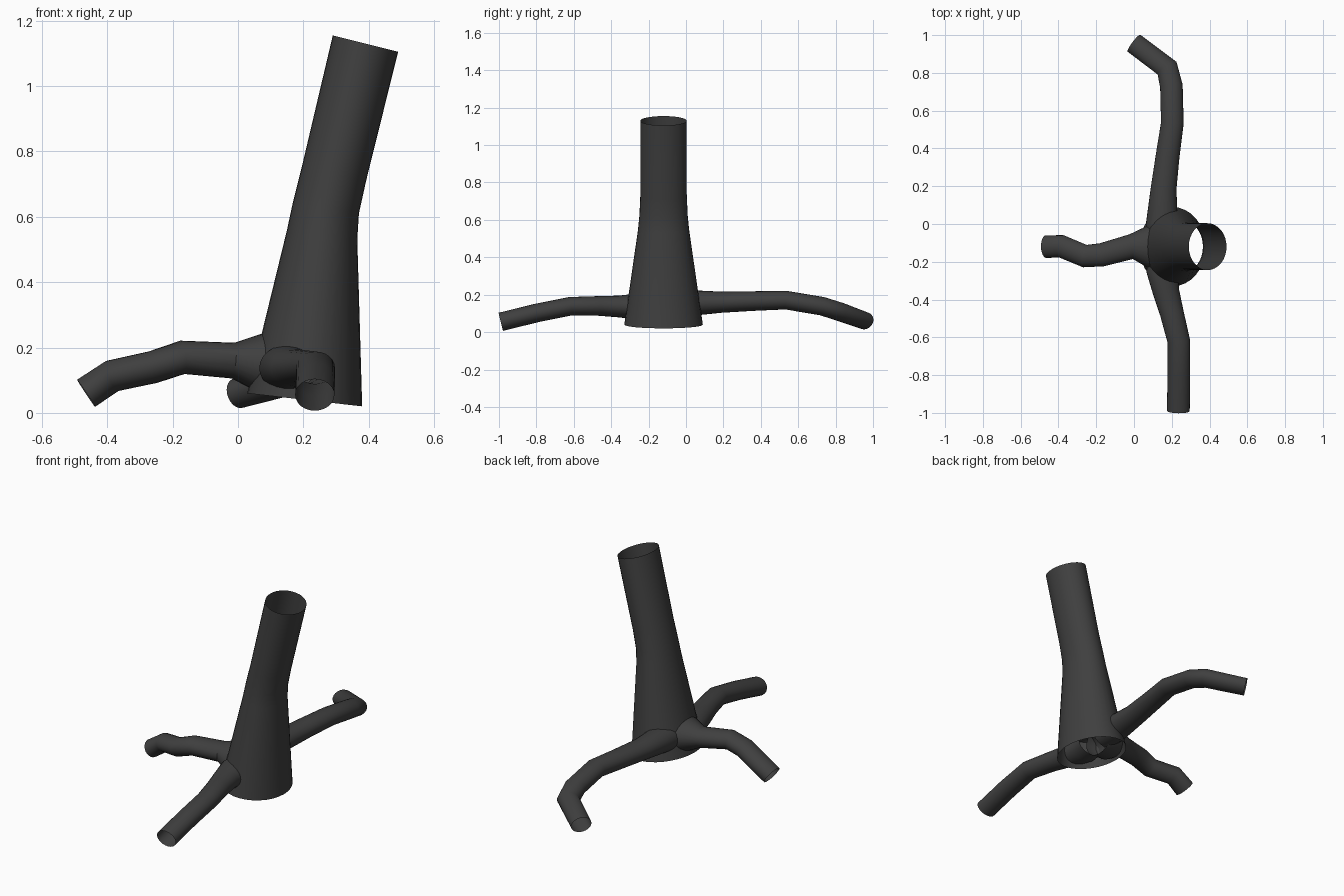
import bpy
from math import sin, cos, pi
from mathutils import Vector

if "Cube" in bpy.data.objects:
    bpy.data.objects.remove(bpy.data.objects["Cube"])

bark = bpy.data.materials.new("dark_bark")
bark.diffuse_color = (0.05, 0.05, 0.05, 1)
bark.use_nodes = True
bark.node_tree.nodes["Principled BSDF"].inputs["Base Color"].default_value = bark.diffuse_color


def skin(name, rings, sides):
    """Open tube through elliptical rings given as (centre, half axis a, half axis b)."""
    verts, faces = [], []
    for c, a, b in rings:
        for k in range(sides):
            t = 2 * pi * k / sides
            verts.append(c + a * cos(t) + b * sin(t))
    for i in range(len(rings) - 1):
        for k in range(sides):
            n = (k + 1) % sides
            faces.append((i * sides + k, i * sides + n,
                          (i + 1) * sides + n, (i + 1) * sides + k))
    me = bpy.data.meshes.new(name)
    me.from_pydata(verts, [], faces)
    me.materials.append(bark)
    ob = bpy.data.objects.new(name, me)
    bpy.context.collection.objects.link(ob)
    bpy.ops.object.select_all(action='DESELECT')
    ob.select_set(True)
    bpy.context.view_layer.objects.active = ob
    bpy.ops.object.shade_smooth_by_angle(angle=0.7)
    return ob


def root(name, path):
    """Slightly flattened root along (x, y, z, half width), starting at the tip."""
    pts = [Vector(p[:3]) for p in path]
    rings = []
    for i, p in enumerate(pts):
        d_in = (p - pts[max(i - 1, 0)]).normalized()
        d_out = (pts[min(i + 1, len(pts) - 1)] - p).normalized()
        d = (d_in + d_out).normalized()
        side = d.cross(Vector((0, 0, 1))).normalized()
        up = side.cross(d)
        w = path[i][3]
        rings.append((p, side * w, up * -w * 0.83))
    return skin(name, rings, 24)


# Trunk: left and right edge (x, z) of each tilted ring, and half depth in y
trunk = []
for xl, zl, xr, zr, ry in [(0.028, 0.06, 0.38, 0.02, 0.21),
                           (0.15, 0.56, 0.365, 0.53, 0.137),
                           (0.167, 0.64, 0.37, 0.61, 0.129),
                           (0.197, 0.76, 0.392, 0.71, 0.124),
                           (0.29, 1.155, 0.49, 1.105, 0.124)]:
    c = Vector(((xl + xr) / 2, -0.12, (zl + zr) / 2))
    trunk.append((c, Vector(((xr - xl) / 2, 0, (zr - zl) / 2)), Vector((0, ry, 0))))
skin("trunk", trunk, 32)

# Three spreading roots
root("left_root", [(-0.465, -0.12, 0.06, 0.06), (-0.385, -0.118, 0.113, 0.06),
                   (-0.26, -0.17, 0.14, 0.06), (-0.17, -0.163, 0.17, 0.062),
                   (-0.015, -0.12, 0.16, 0.066), (0.07, -0.12, 0.152, 0.11),
                   (0.15, -0.12, 0.15, 0.11)])
root("front_root", [(0.235, -0.99, 0.055, 0.06), (0.237, -0.8, 0.102, 0.06),
                    (0.237, -0.62, 0.138, 0.06), (0.2, -0.47, 0.14, 0.063),
                    (0.17, -0.36, 0.137, 0.07), (0.15, -0.25, 0.137, 0.085),
                    (0.16, -0.17, 0.137, 0.085)])
root("back_root", [(0.0, 0.957, 0.06, 0.056), (0.175, 0.825, 0.108, 0.06),
                   (0.198, 0.73, 0.138, 0.06), (0.203, 0.535, 0.171, 0.06),
                   (0.178, 0.36, 0.166, 0.063), (0.157, 0.19, 0.16, 0.068),
                   (0.147, 0.0, 0.155, 0.085), (0.16, -0.08, 0.15, 0.085)])
